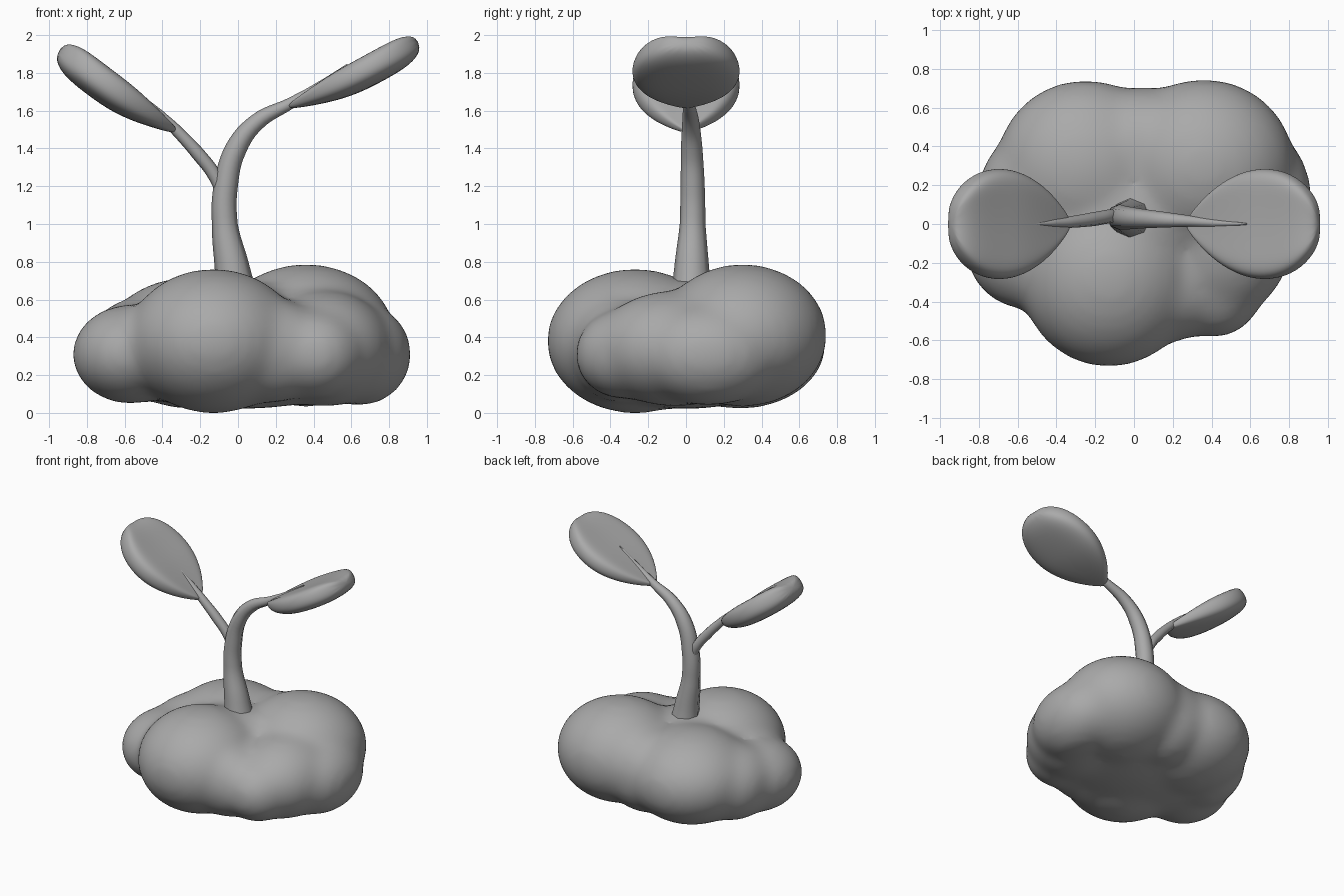
import bpy
import bmesh
import math
from mathutils import Matrix, Vector

cube = bpy.data.objects.get("Cube")
if cube:
    bpy.data.objects.remove(cube, do_unlink=True)

# Single clay grey
GREY = (0.4, 0.4, 0.4, 1.0)
clay = bpy.data.materials.new("clay_grey")
clay.use_nodes = True
clay.diffuse_color = GREY
for node in clay.node_tree.nodes:
    if node.type == 'BSDF_PRINCIPLED':
        node.inputs["Base Color"].default_value = GREY


def add_object(name, data):
    obj = bpy.data.objects.new(name, data)
    bpy.context.collection.objects.link(obj)
    data.materials.append(clay)
    return obj


def finish(obj):
    """Apply modifiers or curve bevels and shade smooth."""
    bpy.ops.object.select_all(action='DESELECT')
    obj.select_set(True)
    bpy.context.view_layer.objects.active = obj
    bpy.ops.object.convert(target='MESH')
    bpy.ops.object.shade_smooth()


def mesh_from(bm, name):
    bmesh.ops.recalc_face_normals(bm, faces=bm.faces)
    mesh = bpy.data.meshes.new(name)
    bm.to_mesh(mesh)
    bm.free()
    return mesh


# Lumpy body: overlapping lobes fused into one soft skin (centre, radii)
LOBES = [
    ((-0.13, -0.27, 0.38), (0.46, 0.47, 0.385)),    # front
    ((0.36, 0.30, 0.41), (0.47, 0.45, 0.38)),       # back left
    ((-0.25, 0.29, 0.37), (0.465, 0.455, 0.35)),    # back right
    ((-0.57, -0.09, 0.31), (0.31, 0.35, 0.265)),    # right side
    ((0.64, 0.12, 0.31), (0.28, 0.38, 0.275)),      # left side
    ((0.41, -0.33, 0.31), (0.26, 0.26, 0.24)),      # small front bump
    ((0.46, -0.06, 0.34), (0.36, 0.43, 0.31)),      # fill behind the bump
    ((0.17, -0.35, 0.33), (0.30, 0.26, 0.28)),      # fill in the front valley
    ((0.05, 0.40, 0.37), (0.30, 0.31, 0.32)),       # fill in the back valley
    ((-0.53, 0.14, 0.33), (0.28, 0.34, 0.28)),      # fill on the right
    ((0.0, 0.02, 0.38), (0.42, 0.36, 0.325)),       # fill around the stem
    ((0.0, 0.0, 0.29), (0.78, 0.58, 0.27)),         # core
]
bm = bmesh.new()
for centre, radii in LOBES:
    place = Matrix.Translation(centre) @ Matrix.Diagonal((*radii, 1))
    bmesh.ops.create_icosphere(bm, subdivisions=4, radius=1, matrix=place)
body = add_object("body", mesh_from(bm, "body"))
remesh = body.modifiers.new("fuse", 'REMESH')
remesh.mode = 'VOXEL'
remesh.voxel_size = 0.03
soften = body.modifiers.new("soften", 'SMOOTH')
soften.factor = 0.5
soften.iterations = 28
finish(body)


# Tapered stalks: (x, y, z, radius) along each path
def stalk(name, path):
    curve = bpy.data.curves.new(name, 'CURVE')
    curve.dimensions = '3D'
    curve.bevel_depth = 1
    curve.bevel_resolution = 2
    curve.resolution_u = 6
    curve.use_fill_caps = True
    spline = curve.splines.new('BEZIER')
    spline.bezier_points.add(len(path) - 1)
    for point, (x, y, z, r) in zip(spline.bezier_points, path):
        point.co = (x, y, z)
        point.radius = r
        point.handle_left_type = point.handle_right_type = 'AUTO'
    finish(add_object(name, curve))


stalk("stem", [
    (-0.01, 0.03, 0.62, 0.11), (-0.03, 0.03, 0.76, 0.093),
    (-0.07, 0.035, 1.0, 0.068), (-0.065, 0.035, 1.2, 0.064),
    (-0.01, 0.03, 1.4, 0.057), (0.10, 0.025, 1.54, 0.045),
    (0.28, 0.015, 1.64, 0.03), (0.42, 0.005, 1.725, 0.022),
    (0.58, 0.0, 1.845, 0.004)])
stalk("side_branch", [
    (-0.09, 0.04, 1.17, 0.03), (-0.12, 0.04, 1.25, 0.036),
    (-0.21, 0.025, 1.37, 0.036), (-0.33, 0.01, 1.50, 0.03),
    (-0.41, 0.005, 1.58, 0.022), (-0.51, 0.0, 1.68, 0.004)])

# Leaves: thick soft-edged slabs lofted along a slanted axis
# (distance along leaf, half width, thickness factor)
SECTIONS = [(0.0, 0.015, 0.15), (0.13, 0.135, 0.45), (0.28, 0.225, 0.75),
            (0.45, 0.283, 0.97), (0.62, 0.295, 1.0), (0.78, 0.265, 1.0),
            (0.91, 0.195, 0.9), (1.0, 0.09, 0.45)]
SIDES = 16


def soft_square(value):
    return math.copysign(abs(value) ** 0.75, value)


def leaf(name, base, tip, half_thickness):
    base, tip = Vector(base), Vector(tip)
    axis = tip - base
    up = Vector((-axis.z, 0, axis.x)).normalized()
    if up.z < 0:
        up = -up
    bm = bmesh.new()
    rings = []
    for t, width, factor in SECTIONS:
        ring = []
        thick = half_thickness * factor
        sag = -0.018 * math.sin(math.pi * t)
        for i in range(SIDES):
            a = math.tau * i / SIDES
            rise = soft_square(math.sin(a))
            if rise > 0:
                # fuller upper side with a shallow trough down the middle
                rise = 1.5 * (rise - 0.45 * math.sin(a) ** 3)
            pos = base + axis * t + up * (sag + thick * rise)
            y = width * soft_square(math.cos(a))
            ring.append(bm.verts.new((pos.x, y, pos.z)))
        rings.append(ring)
    for low, high in zip(rings, rings[1:]):
        for i in range(SIDES):
            j = (i + 1) % SIDES
            bm.faces.new((low[i], low[j], high[j], high[i]))
    bm.faces.new(rings[0])
    bm.faces.new(rings[-1])
    obj = add_object(name, mesh_from(bm, name))
    obj.modifiers.new("round", 'SUBSURF').levels = 2
    finish(obj)


leaf("left_leaf", (0.265, 0, 1.62), (0.955, 0, 1.965), 0.088)
leaf("right_leaf", (-0.325, 0, 1.49), (-0.945, 0, 1.925), 0.098)
